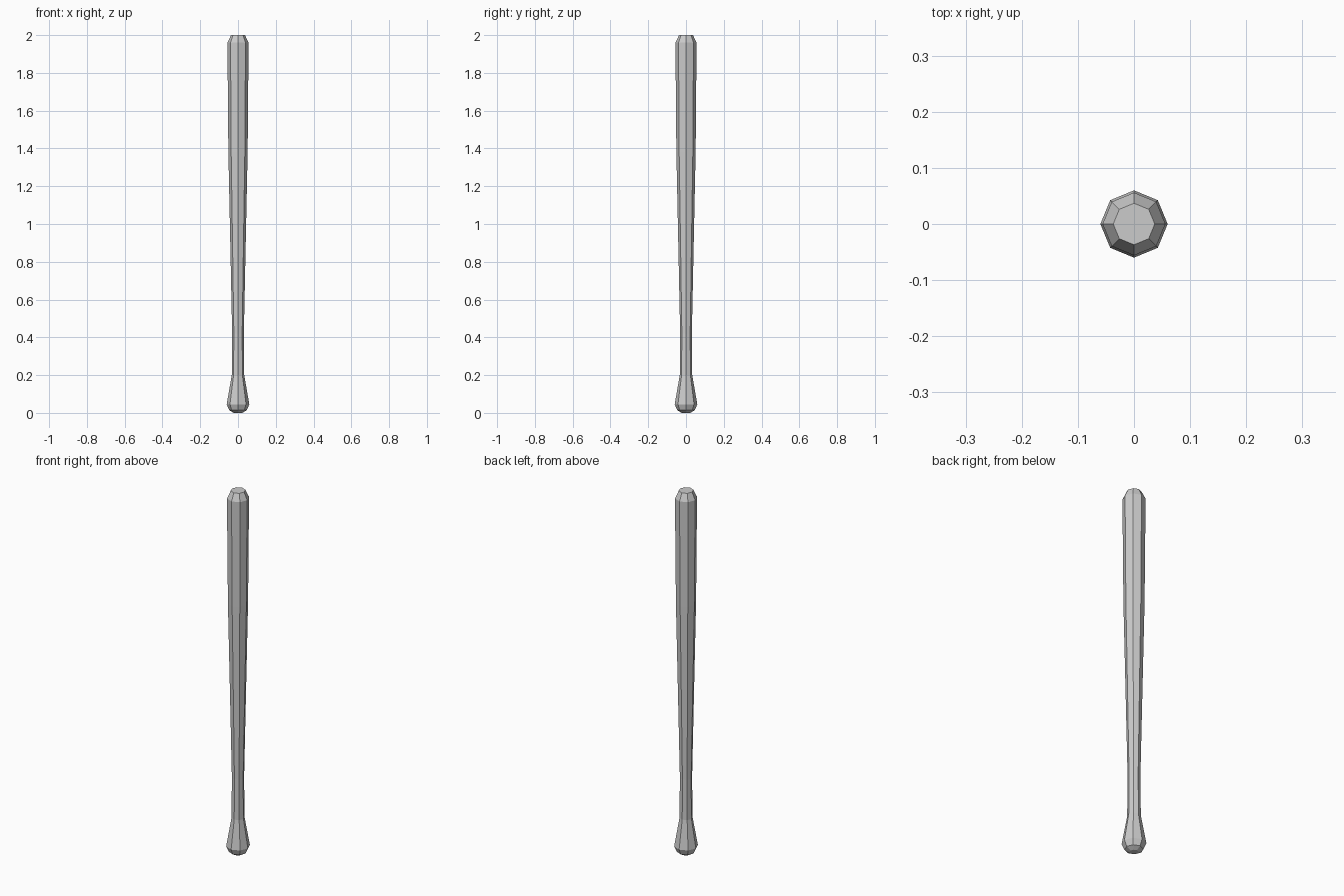
import bpy, bmesh
from math import cos, sin, pi

if "Cube" in bpy.data.objects:
    bpy.data.objects.remove(bpy.data.objects["Cube"])

SIDES = 8

# (radius, height) from the knob up to the barrel tip
PROFILE = [
    (0.022, 0.0), (0.046, 0.014), (0.06, 0.045),   # knob
    (0.033, 0.20), (0.031, 0.42),                  # grip
    (0.043, 1.0), (0.051, 1.38), (0.056, 1.96),    # tapering barrel
    (0.037, 2.0),                                  # bevelled tip
]


def lathe(name, profile, sides):
    bm = bmesh.new()
    rings = [[bm.verts.new((r * cos(2 * pi * i / sides), r * sin(2 * pi * i / sides), z))
              for i in range(sides)] for r, z in profile]
    for low, high in zip(rings, rings[1:]):
        for i in range(sides):
            j = (i + 1) % sides
            bm.faces.new((low[i], low[j], high[j], high[i]))
    bm.faces.new(rings[0][::-1])
    bm.faces.new(rings[-1])
    mesh = bpy.data.meshes.new(name)
    bm.to_mesh(mesh)
    bm.free()
    obj = bpy.data.objects.new(name, mesh)
    bpy.context.collection.objects.link(obj)
    return obj


# One-piece bat body
lathe("bat", PROFILE, SIDES)
